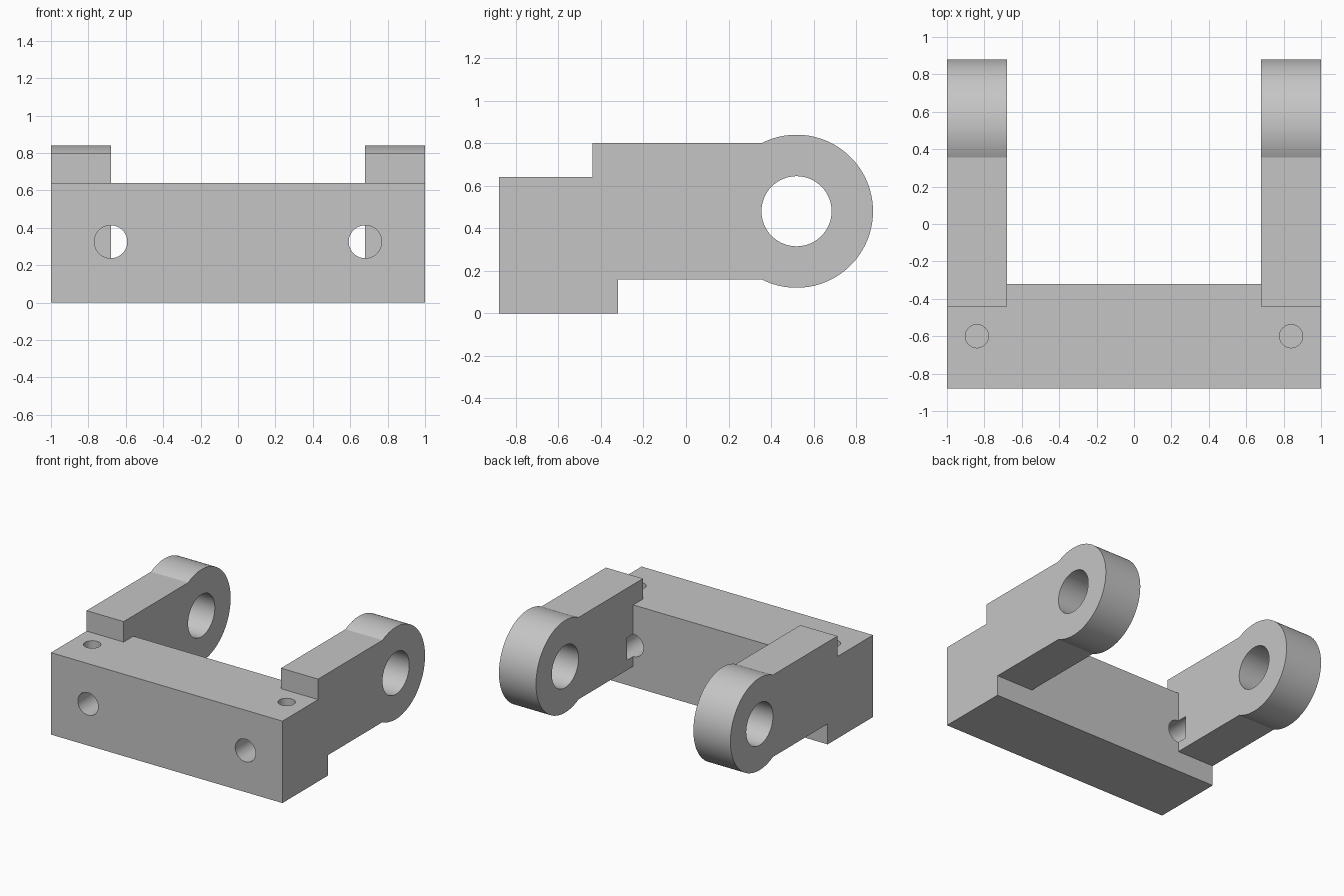
import bpy, bmesh, math
from mathutils import Matrix, Vector

cube = bpy.data.objects.get("Cube")
if cube:
    bpy.data.objects.remove(cube, do_unlink=True)

gray = bpy.data.materials.new("plain gray")
gray.use_nodes = True
color = (0.56, 0.56, 0.56, 1)
gray.diffuse_color = color
gray.node_tree.nodes["Principled BSDF"].inputs["Base Color"].default_value = color


def finish(name, bm):
    bmesh.ops.recalc_face_normals(bm, faces=bm.faces)
    mesh = bpy.data.meshes.new(name)
    bm.to_mesh(mesh)
    bm.free()
    mesh.materials.append(gray)
    obj = bpy.data.objects.new(name, mesh)
    bpy.context.collection.objects.link(obj)
    return obj


def extrude_x(name, profile, x0, x1):
    """Prism from a (y, z) outline."""
    bm = bmesh.new()
    face = bm.faces.new([bm.verts.new((x0, y, z)) for y, z in profile])
    out = bmesh.ops.extrude_face_region(bm, geom=[face])
    moved = [v for v in out["geom"] if isinstance(v, bmesh.types.BMVert)]
    bmesh.ops.translate(bm, verts=moved, vec=(x1 - x0, 0, 0))
    return finish(name, bm)


def drill(name, start, end, radius, sides=48):
    """Cylinder cutter between two points."""
    a, b = Vector(start), Vector(end)
    rot = (b - a).to_track_quat("Z", "Y").to_matrix().to_4x4()
    bm = bmesh.new()
    bmesh.ops.create_cone(bm, cap_ends=True, segments=sides, radius1=radius, radius2=radius,
                          depth=(b - a).length, matrix=Matrix.Translation((a + b) / 2) @ rot)
    obj = finish(name, bm)
    obj.hide_render = True
    return obj


def combine(target, tool, operation):
    mod = target.modifiers.new(tool.name, "BOOLEAN")
    mod.operation = operation
    mod.solver = "EXACT"
    mod.object = tool
    bpy.context.view_layer.objects.active = target
    bpy.ops.object.modifier_apply(modifier=mod.name)
    bpy.data.objects.remove(tool, do_unlink=True)


# Crossbar block
bracket = extrude_x("bracket", [(-0.88, 0), (-0.32, 0), (-0.32, 0.64), (-0.88, 0.64)], -1, 1)

# Arm outline: straight bar ending in a round lug
lug_y, lug_z, lug_r, half = 0.52, 0.48, 0.36, 0.32
reach = math.pi - math.asin(half / lug_r)
steps = 64
outline = [(-0.44, lug_z - half)]
for i in range(steps + 1):
    a = -reach + 2 * reach * i / steps
    outline.append((lug_y + lug_r * math.cos(a), lug_z + lug_r * math.sin(a)))
outline.append((-0.44, lug_z + half))

for side in (-1, 1):
    arm = extrude_x("arm", outline, side * 0.68, side)
    combine(bracket, arm, "UNION")

# Pivot bores, front bolt holes and blind top holes
for s in (-1, 1):
    for cutter in (
        drill("pivot_bore", (s * 0.5, lug_y, lug_z), (s * 1.1, lug_y, lug_z), 0.165, 64),
        drill("front_hole", (s * 0.68, -1, 0.325), (s * 0.68, -0.24, 0.325), 0.088),
        drill("top_hole", (s * 0.84, -0.6, 0.32), (s * 0.84, -0.6, 0.7), 0.062),
    ):
        combine(bracket, cutter, "DIFFERENCE")

# Smooth the round walls, keep the edges crisp
bpy.ops.object.select_all(action="DESELECT")
bracket.select_set(True)
bpy.context.view_layer.objects.active = bracket
bpy.ops.object.shade_smooth_by_angle(angle=math.radians(20))
